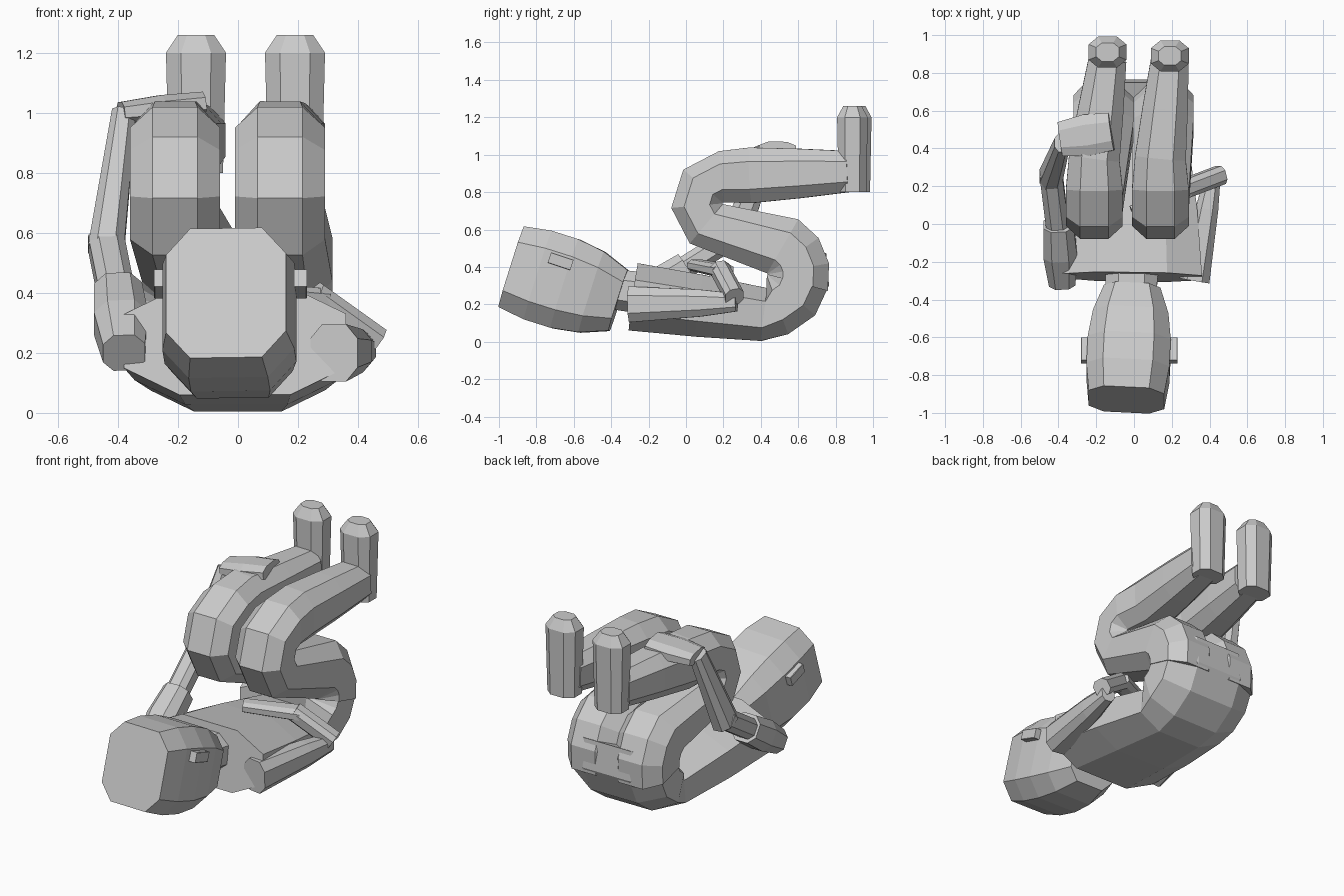
import bpy
import bmesh
from math import cos, sin, radians
from mathutils import Vector

default_cube = bpy.data.objects.get("Cube")
if default_cube:
    bpy.data.objects.remove(default_cube, do_unlink=True)

SIDEWAYS = Vector((1, 0, 0))
FORWARD = Vector((0, 1, 0))

shade = 0.6
grey = bpy.data.materials.new("plain_grey")
grey.use_nodes = True
grey.diffuse_color = (shade, shade, shade, 1)
grey.node_tree.nodes["Principled BSDF"].inputs["Base Color"].default_value = grey.diffuse_color


def octagon(centre, wide, deep, corner=.5):
    """Eight-sided section; corner sets how square it is."""
    quarters = [(wide, deep), (-deep, wide), (-wide, -deep), (deep, -wide)]
    ring = []
    for first, second in quarters:
        ring.append(centre + first + second * corner)
        ring.append(centre + first - second * corner)
    return ring


def bar(start, end, widths, flat=1.0, side=SIDEWAYS, corner=.5):
    """Evenly spaced sections along a straight limb."""
    start, end = Vector(start), Vector(end)
    along = (end - start).normalized()
    wide = (side - along * side.dot(along)).normalized()
    deep = along.cross(wide) * flat
    last = len(widths) - 1
    return [octagon(start.lerp(end, i / last), wide * w, deep * w, corner)
            for i, w in enumerate(widths)]


def bend(pivot, radius, first_angle, last_angle, width, steps=4, outward=1):
    """Sections fanned around the inside crease of a joint."""
    pivot = Vector(pivot)
    rings = []
    for i in range(steps):
        angle = radians(first_angle + (last_angle - first_angle) * i / (steps - 1))
        spoke = Vector((0, cos(angle), sin(angle))) * radius
        rings.append(octagon(pivot + spoke * .51, SIDEWAYS * width, spoke * .49 * outward))
    return rings


def build(name, rings):
    """Skin the sections into one closed, flat-shaded part."""
    bm = bmesh.new()
    loops = [[bm.verts.new(point) for point in ring] for ring in rings]
    for lower, upper in zip(loops, loops[1:]):
        for i in range(len(lower)):
            bm.faces.new((lower[i - 1], lower[i], upper[i], upper[i - 1]))
    bm.faces.new(loops[0])
    bm.faces.new(loops[-1])
    bmesh.ops.recalc_face_normals(bm, faces=bm.faces)
    mesh = bpy.data.meshes.new(name)
    bm.to_mesh(mesh)
    bm.free()
    mesh.materials.append(grey)
    part = bpy.data.objects.new(name, mesh)
    bpy.context.collection.objects.link(part)


# Torso lying on its back, curling up at the seat
hip_y, hip_z, hip_radius = .43, .36, .34
chest = bar((-.01, -.28, .24), (0, .42, .145), (.37, .34, .29), flat=.49)
seat = bend((0, hip_y, hip_z), hip_radius, -70, 20, width=.31)
build("torso", chest + seat)

# Head, tipped back, with its neck and ears
build("neck", bar((-.01, -.23, .26), (-.02, -.46, .29), (.14, .13), flat=.8))
build("head", bar((-.01, -.36, .22), (-.04, -.93, .4),
                  (.15, .2, .22, .22, .2), flat=1.13, corner=.6))
for label, x in (("left_ear", .2), ("right_ear", -.25)):
    build(label, bar((x, -.61, .41), (x, -.73, .45), (.03, .03), corner=.9))

# Folded legs: hip bend, knee bend, calf and upturned foot
for label, hip_x, knee_x, foot_x, foot_y in (
    ("left", .155, .14, .19, .89),
    ("right", -.16, -.21, -.14, .91),
):
    hip = bend((hip_x, hip_y, hip_z), hip_radius, -15, 60, width=.16)
    knee = bend((knee_x, .2, .74), .28, 230, 95, width=.15, outward=-1)
    calf = bar((knee_x, .35, .89), (foot_x, .87, .91), (.135, .12, .1), flat=1.1)
    build(label + "_leg", hip + knee + calf)
    ankle, ball, tip = (Vector((foot_x, foot_y, z)) for z in (.8, 1.2, 1.26))
    foot = bar(ankle, ball, (.09, .1), flat=.82)
    toes = bar(ball, tip, (.1, .06), flat=.82)
    build(label + "_foot", foot + toes[-1:])

# Left arm, bent with the hand on the belly
build("left_upper_arm", bar((.32, -.3, .2), (.42, .27, .21), (.08, .07, .06, .04), flat=1.2))
build("left_forearm", bar((.46, .26, .24), (.25, .18, .39), (.05, .05), side=FORWARD))
build("left_hand", bar((.28, .2, .38), (0, .05, .41), (.06, .05), flat=.6, side=FORWARD))

# Right arm, reaching up with the hand on the shin
build("right_upper_arm", bar((-.38, -.31, .2), (-.4, 0, .4), (.07, .09, .08)))
build("right_elbow", bar((-.4, -.05, .37), (-.44, .27, .57), (.06, .06)))
build("right_forearm", bar((-.44, .25, .54), (-.38, .43, 1), (.06, .04), flat=1.3))
build("right_hand", bar((-.39, .45, 1), (-.12, .49, 1.03), (.09, .11, .1),
                        flat=.4, side=FORWARD))
